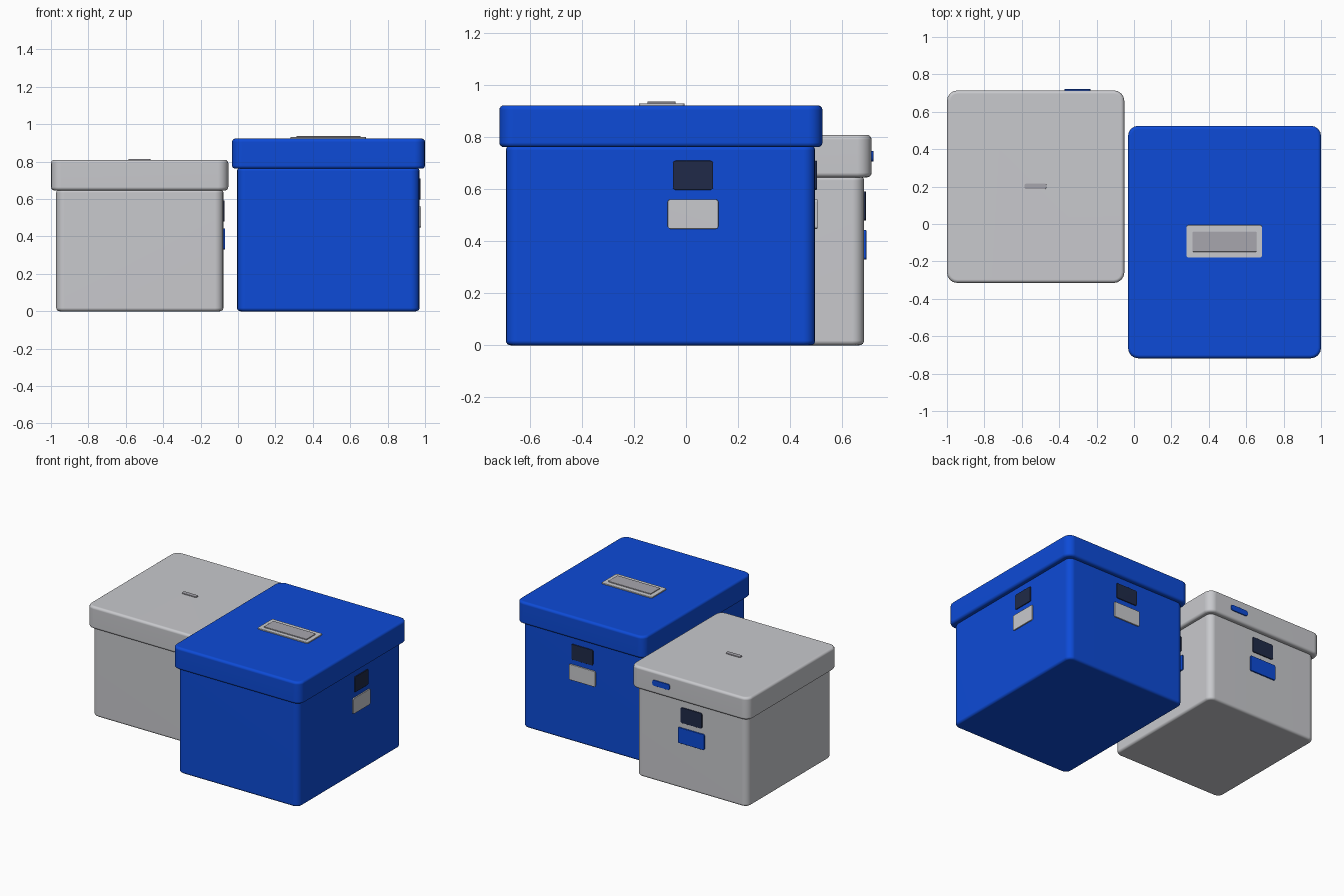
import bpy, bmesh
from mathutils import Vector

if "Cube" in bpy.data.objects:
    bpy.data.objects.remove(bpy.data.objects["Cube"])


def material(name, rgb):
    m = bpy.data.materials.new(name)
    m.diffuse_color = (*rgb, 1)
    m.use_nodes = True
    m.node_tree.nodes["Principled BSDF"].inputs["Base Color"].default_value = m.diffuse_color
    return m


BLUE = material("blue", (0.004, 0.07, 0.68))
GREY = material("light grey", (0.58, 0.585, 0.61))
MID = material("mid grey", (0.39, 0.38, 0.42))
DARK = material("dark navy", (0.014, 0.023, 0.065))


def block(name, lo, hi, mat, corner, rim, axis=2, segs=4):
    """Box from lo to hi: edges along the axis rounded by corner, the end rims by rim."""
    lo, hi = Vector(lo), Vector(hi)
    bm = bmesh.new()
    bmesh.ops.create_cube(bm, size=1)
    for v in bm.verts:
        v.co = Vector([(lo[i] + hi[i]) / 2 + v.co[i] * (hi[i] - lo[i]) for i in range(3)])

    def along(e):
        d = (e.verts[1].co - e.verts[0].co).normalized()
        return abs(d[axis]) > 0.9

    bmesh.ops.bevel(bm, geom=[e for e in bm.edges if along(e)], offset=corner,
                    segments=segs, profile=0.5, affect='EDGES')
    if rim:
        rims = [e for e in bm.edges
                if abs(e.verts[0].co[axis] - e.verts[1].co[axis]) < 1e-5]
        bmesh.ops.bevel(bm, geom=rims, offset=rim, segments=segs,
                        profile=0.5, affect='EDGES')
    bmesh.ops.recalc_face_normals(bm, faces=bm.faces)
    me = bpy.data.meshes.new(name)
    bm.to_mesh(me)
    bm.free()
    ob = bpy.data.objects.new(name, me)
    bpy.context.collection.objects.link(ob)
    me.materials.append(mat)
    bpy.ops.object.select_all(action='DESELECT')
    ob.select_set(True)
    bpy.context.view_layer.objects.active = ob
    bpy.ops.object.shade_smooth_by_angle(angle=0.7)
    wn = ob.modifiers.new("weighted_normal", 'WEIGHTED_NORMAL')
    wn.keep_sharp = True
    return ob


def side_plate(name, axis, surface, centre, width, z0, z1, mat, out, corner=0.01):
    """Thin rounded plate on the +x (axis 0) or +y (axis 1) wall."""
    a, b = centre - width / 2, centre + width / 2
    if axis == 0:
        lo, hi = (surface - 0.001, a, z0), (surface + out, b, z1)
    else:
        lo, hi = (a, surface - 0.001, z0), (b, surface + out, z1)
    return block(name, lo, hi, mat, corner, 0.002, axis, 3)


# name, colour, label colour, body x/y range, body height, lid x/y range, lid z range,
# label centres on the right and back walls, label bottom height
boxes = [
    ("blue_box", BLUE, GREY, (-0.005, 0.97, -0.693, 0.497), 0.768,
     (-0.032, 1.0, -0.718, 0.525), (0.762, 0.923), 0.027, 0.483, 0.448),
    ("grey_box", GREY, BLUE, (-0.972, -0.078, -0.29, 0.685), 0.652,
     (-1.0, -0.052, -0.315, 0.714), (0.646, 0.809), 0.315, -0.525, 0.33),
]
for name, mat, label, b, top, l, lz, cy, cx, z in boxes:
    # body and lid
    block(name + "_body", (b[0], b[2], 0), (b[1], b[3], top), mat, 0.045, 0.018)
    block(name + "_lid", (l[0], l[2], lz[0]), (l[1], l[3], lz[1]), mat, 0.055, 0.018)
    # dark grip and label on the right wall and on the back wall
    for wall, axis, surface, c, w in (("right", 0, b[1], cy, 0.0), ("back", 1, b[3], cx, 0.017)):
        side_plate(f"{name}_{wall}_label", axis, surface, c, 0.195 + w,
                   z, z + 0.113, label, 0.009)
        side_plate(f"{name}_{wall}_grip", axis, surface, c, 0.155 + w,
                   z + 0.15, z + 0.262, DARK, 0.007)

# handle plate on the blue lid
block("lid_handle_frame", (0.28, -0.18, 0.921), (0.685, -0.006, 0.931), GREY, 0.012, 0.002)
block("lid_handle_inset", (0.312, -0.149, 0.929), (0.655, -0.04, 0.937), MID, 0.006, 0.002)

# small knob plate on the grey lid, blue latch on its back
block("lid_knob", (-0.586, 0.187, 0.807), (-0.468, 0.217, 0.815), MID, 0.01, 0.002)
side_plate("lid_latch", 1, 0.714, -0.302, 0.14, 0.707, 0.748, BLUE, 0.007, 0.014)
